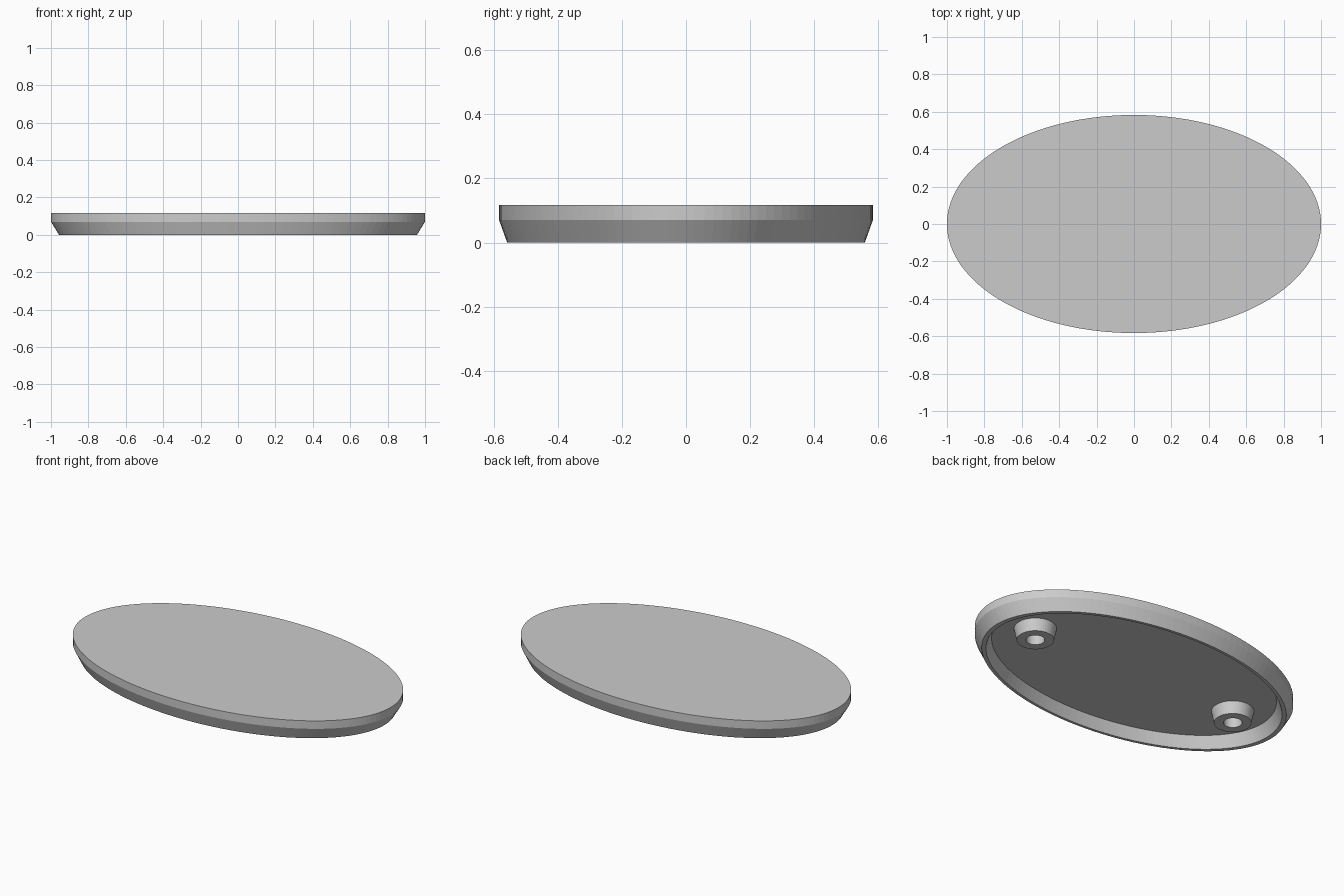
import bpy
from math import cos, sin, tau

cube = bpy.data.objects.get("Cube")
if cube:
    bpy.data.objects.remove(cube, do_unlink=True)

grey = bpy.data.materials.new("plain_grey")
grey.use_nodes = True
COLOUR = (0.6, 0.6, 0.6, 1)
grey.diffuse_color = COLOUR
grey.node_tree.nodes["Principled BSDF"].inputs["Base Color"].default_value = COLOUR


def lathe(name, profile, aspect=1.0, sides=128, centre_x=0.0):
    """Sweep (radius, height) points round an ellipse; cap both ends."""
    verts = [(centre_x + r * cos(tau * i / sides), r * aspect * sin(tau * i / sides), z)
             for r, z in profile for i in range(sides)]
    faces = []
    for k in range(len(profile) - 1):
        for i in range(sides):
            j = (i + 1) % sides
            faces.append((k * sides + i, k * sides + j,
                          (k + 1) * sides + j, (k + 1) * sides + i))
    last = (len(profile) - 1) * sides
    faces.append(tuple(reversed(range(sides))))
    faces.append(tuple(range(last, last + sides)))
    mesh = bpy.data.meshes.new(name)
    mesh.from_pydata(verts, [], faces)
    mesh.materials.append(grey)
    obj = bpy.data.objects.new(name, mesh)
    bpy.context.collection.objects.link(obj)
    return obj


CEILING = 0.07

# Oval cover: recess ceiling, drafted inner wall, rim, chamfer, upright band, flat top
lathe("oval_cover", [(0.895, CEILING), (0.93, 0), (0.957, 0), (1, 0.07), (1, 0.117)],
      aspect=0.583)

# Hollow mounting bosses under the cover, flared towards the ceiling
for name, x in (("left_boss", 0.69), ("right_boss", -0.69)):
    lathe(name, [(0.05, CEILING - 0.001), (0.05, 0), (0.1, 0), (0.115, CEILING + 0.002)],
          sides=64, centre_x=x)
